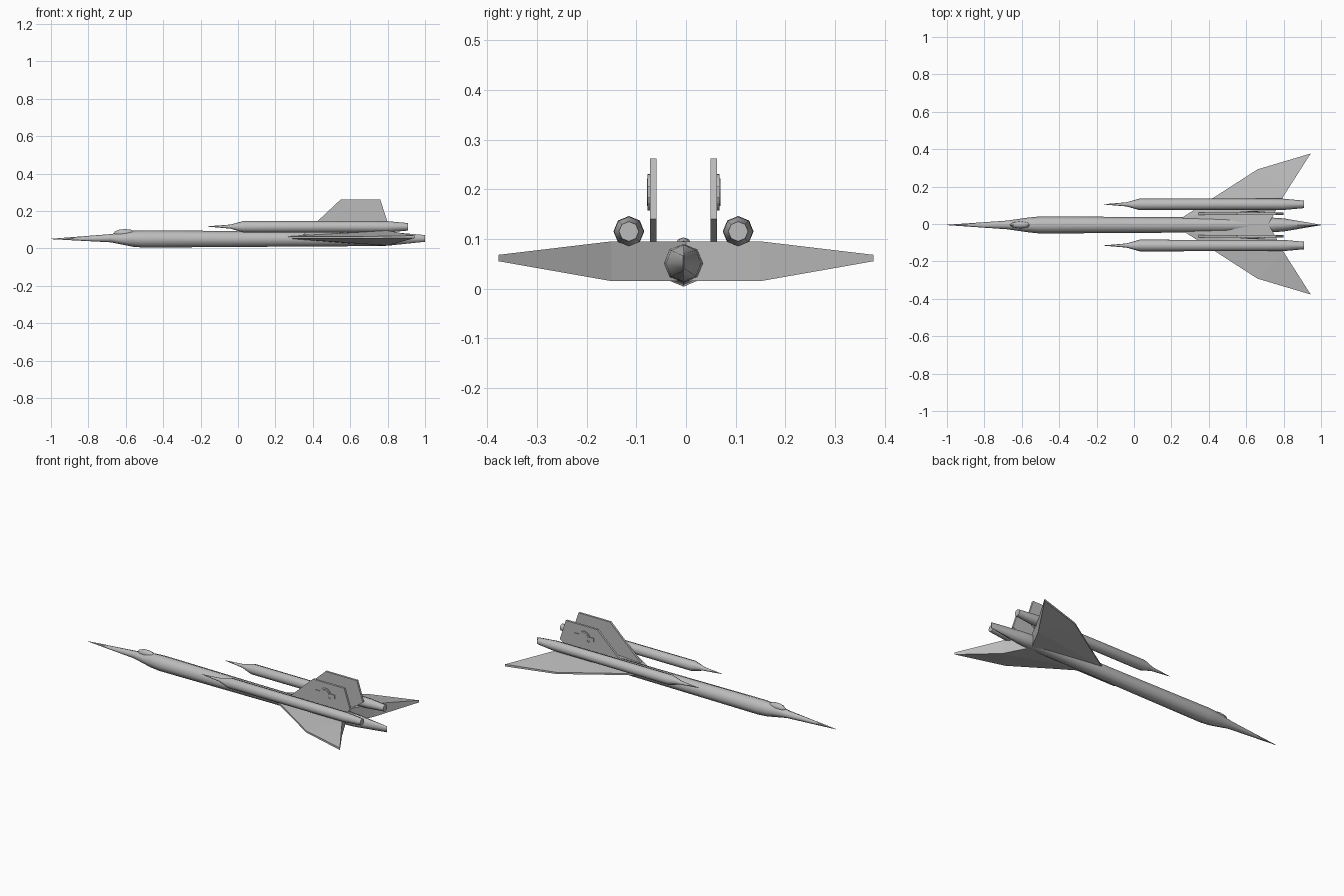
import bpy
import bmesh
import math
from mathutils import Matrix, Vector

cube = bpy.data.objects.get("Cube")
if cube:
    bpy.data.objects.remove(cube, do_unlink=True)

grey = bpy.data.materials.new("hull_grey")
grey.use_nodes = True
grey.diffuse_color = (0.5, 0.5, 0.5, 1)
grey.node_tree.nodes["Principled BSDF"].inputs["Base Color"].default_value = (0.5, 0.5, 0.5, 1)

MID = -0.005  # centre line of the hull, engines and fins


def finish(name, bm, smooth=None):
    bmesh.ops.recalc_face_normals(bm, faces=bm.faces)
    mesh = bpy.data.meshes.new(name)
    bm.to_mesh(mesh)
    bm.free()
    obj = bpy.data.objects.new(name, mesh)
    bpy.context.collection.objects.link(obj)
    mesh.materials.append(grey)
    if smooth:
        bpy.ops.object.select_all(action='DESELECT')
        obj.select_set(True)
        bpy.context.view_layer.objects.active = obj
        bpy.ops.object.shade_smooth_by_angle(angle=math.radians(smooth))
    return obj


def loft(name, stations, y, sides=8, smooth=50):
    """Skin rings along x; each station is x, centre z, half width, half height."""
    bm = bmesh.new()
    rings = []
    for x, z, ry, rz in stations:
        angles = [2 * math.pi * i / sides for i in range(sides)]
        rings.append([bm.verts.new((x, y + ry * math.cos(a), z + rz * math.sin(a)))
                      for a in angles])
    for a, b in zip(rings, rings[1:]):
        for i in range(sides):
            j = (i + 1) % sides
            bm.faces.new((a[i], a[j], b[j], b[i]))
    bm.faces.new(rings[0])
    bm.faces.new(rings[-1])
    return finish(name, bm, smooth)


def plate(name, outline, y0, y1):
    """Extrude an x-z outline between two y positions."""
    bm = bmesh.new()
    face = bm.faces.new([bm.verts.new((x, y0, z)) for x, z in outline])
    new = bmesh.ops.extrude_face_region(bm, geom=[face])["geom"]
    verts = [v for v in new if isinstance(v, bmesh.types.BMVert)]
    bmesh.ops.translate(bm, verts=verts, vec=(0, y1 - y0, 0))
    return finish(name, bm)


# Long hull with needle nose and a tail that closes to an upright edge
loft("fuselage", [
    (-1, 0.05, 0.001, 0.001),
    (-0.68, 0.054, 0.023, 0.022),
    (-0.56, 0.051, 0.04, 0.043),
    (-0.5, 0.05, 0.046, 0.046),
    (0.1, 0.05, 0.042, 0.042),
    (0.74, 0.051, 0.039, 0.039),
    (0.8, 0.051, 0.035, 0.037),
    (1, 0.053, 0.001, 0.018)], MID)

# Cockpit bump
bm = bmesh.new()
bmesh.ops.create_uvsphere(bm, u_segments=8, v_segments=6, radius=1)
bmesh.ops.scale(bm, verts=bm.verts, vec=(0.06, 0.019, 0.023))
bmesh.ops.translate(bm, verts=bm.verts, vec=(-0.605, MID, 0.08))
finish("cockpit_canopy", bm, 50)

# Wing: thin leading edge, thick blunt trailing edge, mirrored
thin, thick, tip = (0.053, 0.063), (0.015, 0.095), (0.055, 0.068)
hub = (0.8, 0.15, thick)
rim = [(0.72, 0, thick), (0.24, 0, thin), (0.25, 0.03, thin), (0.44, 0.15, thin),
       (0.66, 0.292, thin), (0.945, 0.377, tip)]
bm = bmesh.new()
loop = [[bm.verts.new((x, y, z)) for z in zs] for x, y, zs in [hub] + rim]
for a, b in zip(loop[1:], loop[2:]):
    for level in (0, 1):
        bm.faces.new((loop[0][level], a[level], b[level]))
for i, a in enumerate(loop):
    b = loop[(i + 1) % len(loop)]
    if i != 1:
        bm.faces.new((a[0], b[0], b[1], a[1]))
wing = finish("wing", bm)
mirror = wing.modifiers.new("mirror", 'MIRROR')
mirror.use_axis = (False, True, False)

fin_outline = [(0.345, 0.07), (0.42, 0.14), (0.55, 0.262), (0.76, 0.262),
               (0.8, 0.14), (0.72, 0.085)]

for side, label in ((1, "back"), (-1, "front")):
    # Slim engine pod with a spike
    loft(label + "_engine", [
        (-0.16, 0.117, 0.001, 0.001),
        (-0.04, 0.116, 0.011, 0.011),
        (0.03, 0.115, 0.031, 0.031),
        (0.8, 0.115, 0.03, 0.03),
        (0.91, 0.115, 0.02, 0.02)], MID + side * 0.11)

    # Upright tail fin
    inner, outer = MID + side * 0.054, MID + side * 0.067
    plate(label + "_fin", fin_outline, inner, outer)

    # Plain raised disc and side bars on the outer face
    centre = Vector((0.635, outer + side * 0.002, 0.194))
    bm = bmesh.new()
    turn = Matrix.Translation(centre) @ Matrix.Rotation(math.pi / 2, 4, 'X')
    for radius, depth in ((0.037, 0.006), (0.028, 0.01)):
        bmesh.ops.create_cone(bm, cap_ends=True, segments=20, radius1=radius,
                              radius2=radius, depth=depth, matrix=turn)
    for end in (-1, 1):
        place = Matrix.Translation(centre + Vector((end * 0.05, 0, 0)))
        bmesh.ops.create_cube(bm, size=1, matrix=place @ Matrix.Diagonal((0.03, 0.006, 0.022, 1)))
    finish(label + "_fin_disc", bm)
